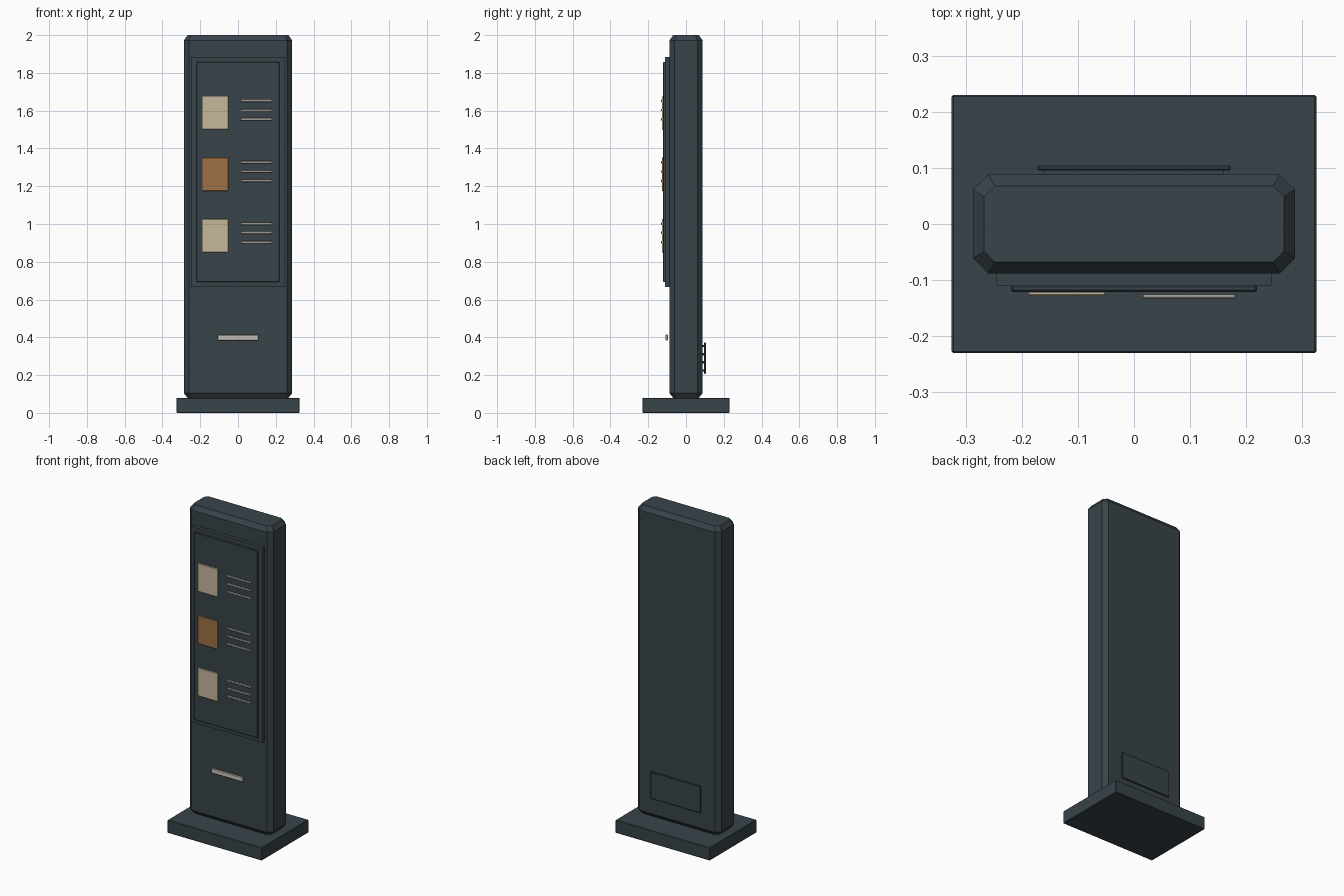
import bpy
import bmesh

cube = bpy.data.objects.get("Cube")
if cube:
    bpy.data.objects.remove(cube, do_unlink=True)


def material(name, rgb):
    m = bpy.data.materials.new(name)
    m.use_nodes = True
    colour = (*rgb, 1)
    m.diffuse_color = colour
    m.node_tree.nodes["Principled BSDF"].inputs["Base Color"].default_value = colour
    return m


slate = material("dark slate", (0.04, 0.057, 0.068))
cream = material("cream", (0.56, 0.48, 0.32))
copper = material("copper", (0.35, 0.16, 0.058))
silver = material("pale grey", (0.58, 0.55, 0.49))


def add_mesh(name, bm, mat, bevel):
    mesh = bpy.data.meshes.new(name)
    bm.to_mesh(mesh)
    bm.free()
    mesh.materials.append(mat)
    obj = bpy.data.objects.new(name, mesh)
    bpy.context.collection.objects.link(obj)
    if bevel:
        mod = obj.modifiers.new("edge chamfer", "BEVEL")
        mod.width = bevel
        mod.segments = 1
        mod.limit_method = "ANGLE"
    return obj


def box(name, x, y, z, mat, bevel=0.0):
    """Box between (min, max) pairs on each axis."""
    bm = bmesh.new()
    bmesh.ops.create_cube(bm, size=1)
    for v in bm.verts:
        v.co = [pair[0] if c < 0 else pair[1] for c, pair in zip(v.co, (x, y, z))]
    return add_mesh(name, bm, mat, bevel)


def octagon(bm, half_x, half_y, cut, z):
    """Ring of a rectangle with cut corners."""
    pts = []
    for sx, sy in ((1, 1), (-1, 1), (-1, -1), (1, -1)):
        pair = [(sx * half_x, sy * (half_y - cut)), (sx * (half_x - cut), sy * half_y)]
        pts += pair if sx == sy else pair[::-1]
    return [bm.verts.new((px, py, z)) for px, py in pts]


# Pedestal and chamfered column
box("base_plate", (-0.325, 0.325), (-0.23, 0.23), (0, 0.08), slate, 0.003)
bm = bmesh.new()
rings = [octagon(bm, 0.287 - inset, 0.088 - inset, 0.027 - inset * 0.4, z)
         for inset, z in ((0.02, 0.08), (0, 0.105), (0, 1.972), (0.02, 2.0))]
for low, high in zip(rings, rings[1:]):
    for i in range(len(low)):
        j = (i + 1) % len(low)
        bm.faces.new((low[i], low[j], high[j], high[i]))
bm.faces.new(rings[0][::-1])
bm.faces.new(rings[-1])
add_mesh("column", bm, slate, 0)

# Display on the front
box("display_frame", (-0.245, 0.245), (-0.11, -0.08), (0.667, 1.883), slate)
box("display_screen", (-0.219, 0.219), (-0.121, -0.109), (0.692, 1.858), slate, 0.003)

# Three menu rows, each a picture tile with three text bars
for row, (z, tile_mat) in enumerate(((1.588, cream), (1.263, copper), (0.938, cream))):
    box(f"picture_tile_{row + 1}", (-0.189, -0.051), (-0.128, -0.12),
        (z - 0.088, z + 0.088), tile_mat, 0.002)
    for k in (-1, 0, 1):
        zc = z + 0.015 + k * 0.049
        box(f"text_bar_{row + 1}_{k + 2}", (0.015, 0.181), (-0.133, -0.126),
            (zc - 0.006, zc + 0.006), silver, 0.002)

# Slot plate low on the front
box("slot_plate", (-0.108, 0.108), (-0.109, -0.096), (0.384, 0.414), silver, 0.003)

# Service hatch and its mounting slats on the back
box("service_hatch", (-0.172, 0.172), (0.095, 0.105), (0.207, 0.373), slate, 0.003)
for k in range(4):
    zc = 0.225 + k * 0.043
    box(f"hatch_slat_{k + 1}", (-0.16, 0.16), (0.085, 0.096),
        (zc - 0.006, zc + 0.006), slate)
